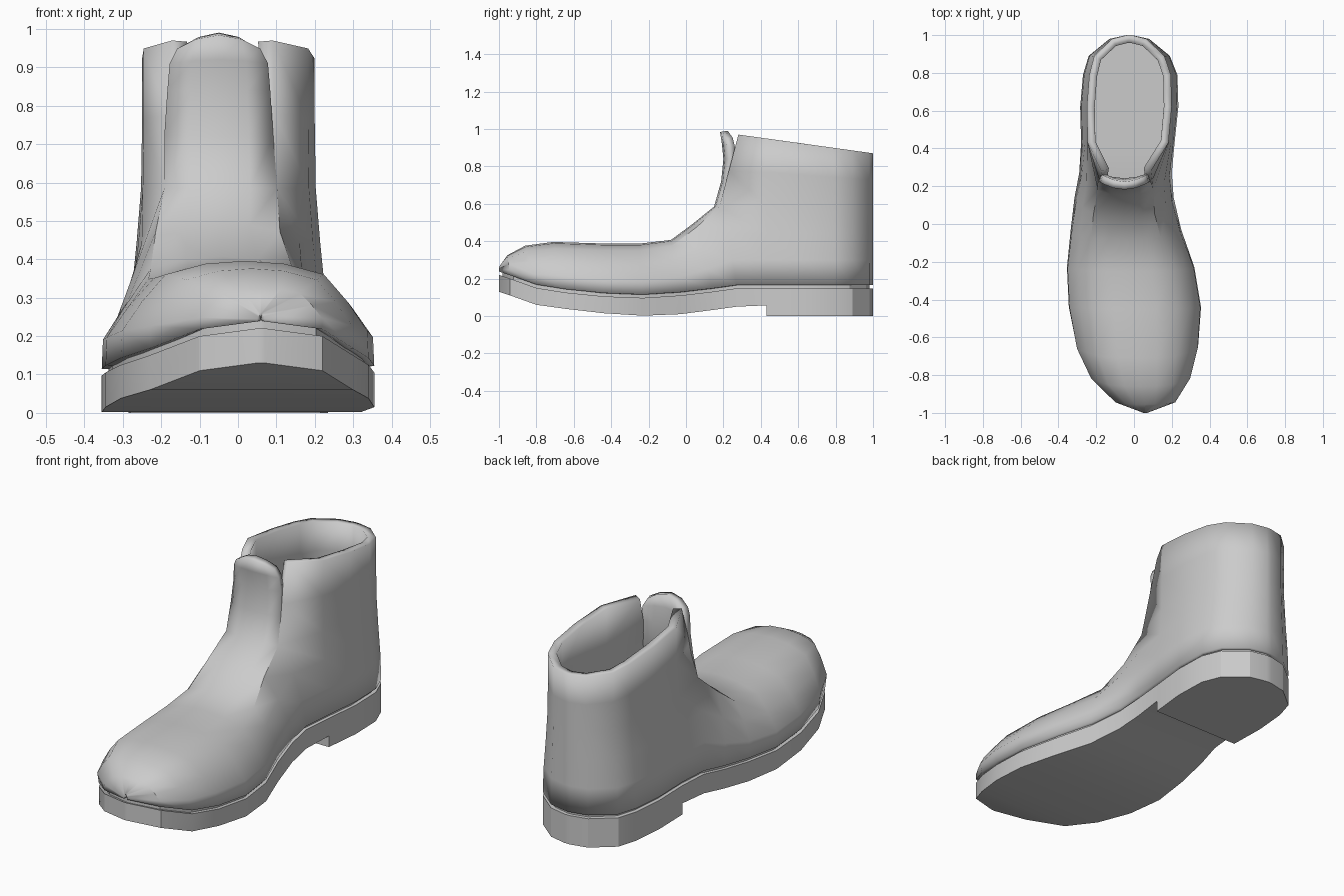
import bpy, bmesh, math

if "Cube" in bpy.data.objects:
    bpy.data.objects.remove(bpy.data.objects["Cube"])

# Footprint stations: y, left x, right x, sole bottom z, sole top z
ST = [(-1.0, .05, .07, .13, .22), (-.94, -.10, .22, .11, .20), (-.80, -.23, .30, .06, .15),
      (-.64, -.305, .34, .038, .125), (-.44, -.345, .355, .015, .105), (-.23, -.355, .32, .002, .097),
      (-.03, -.335, .25, .01, .11), (.14, -.315, .21, .032, .13), (.27, -.29, .20, .05, .148),
      (.43, -.28, .215, .057, .148), (.43, -.28, .215, 0, .148), (.62, -.285, .235, 0, .148),
      (.79, -.27, .23, 0, .148), (.89, -.24, .19, 0, .148), (.98, -.13, .08, 0, .148),
      (1.0, -.04, -.01, 0, .148)]
GAP = .018


def finish(bm, name, angle):
    bmesh.ops.remove_doubles(bm, verts=bm.verts, dist=.0005)
    bmesh.ops.recalc_face_normals(bm, faces=bm.faces)
    back = max(bm.faces, key=lambda f: f.calc_center_median().y)
    if back.normal.y < 0:
        bmesh.ops.reverse_faces(bm, faces=bm.faces)
    me = bpy.data.meshes.new(name)
    bm.to_mesh(me)
    bm.free()
    ob = bpy.data.objects.new(name, me)
    bpy.context.collection.objects.link(ob)
    bpy.context.view_layer.objects.active = ob
    ob.select_set(True)
    bpy.ops.object.shade_smooth_by_angle(angle=math.radians(angle))
    ob.select_set(False)
    return ob


def loft(bm, rows, closed=False):
    grid = [[bm.verts.new(p) for p in r] for r in rows]
    n = len(rows[0])
    for a, b in zip(grid, grid[1:]):
        for i in range(n if closed else n - 1):
            j = (i + 1) % n
            bm.faces.new((a[i], a[j], b[j], b[i]))
    if closed:
        bm.faces.new(grid[0])
        bm.faces.new(grid[-1][::-1])


def slab(name, stations):
    bm = bmesh.new()
    loft(bm, [[(l, y, b), (r, y, b), (r, y, t), (l, y, t)] for y, l, r, b, t in stations], True)
    return finish(bm, name, 25)


# Sole with stepped heel, and the recessed welt line above it
slab("sole", ST)
slab("welt", [(y * .982, l + .018 * min(1, (r - l) * 3), r - .018 * min(1, (r - l) * 3),
               t - .01, t + GAP + .004) for y, l, r, b, t in ST if b != .057])

# Vamp: arched sections that lean back up the instep
U = [1, .99, .83, .64, .32, 0]
V0 = [0, .28, .58, .86, .97, 1]
V1 = [0, .32, .66, 1, 1, 1]
U1 = [1, .95, .84, .6, .31, 0]
# top y, top z, blend to ankle section, bow
TOPS = [(-1.0, .262, 0, 0), (-.955, .325, 0, 0), (-.86, .376, 0, 0), (-.71, .396, 0, 0),
        (-.45, .388, 0, 0), (-.25, .387, 0, 0), (-.08, .407, .2, 0), (.035, .492, .6, .04),
        (.15, .585, 1, .08)]
sections = []
for (y, l, r, b, t), (yt, zt, k, bow) in zip(ST, TOPS):
    zb, c, h, row = t + GAP, (l + r) / 2, (r - l) / 2, []
    for i in range(11):
        j, s = min(i, 10 - i), (-1 if i < 5 else 1)
        u = U[j] + (U1[j] - U[j]) * k
        v = V0[j] + (V1[j] - V0[j]) * k
        yb = y - bow
        row.append((c + s * u * h, yb + (yt - yb) * v + bow * u * u, zb + (zt - zb) * v))
    sections.append(row)
bm = bmesh.new()
loft(bm, sections)
ankle = sections[-1]

# Shaft: open rings running from one slit round the heel to the other
heel = ST[10:]
path = [(l, y) for y, l, r, b, t in heel] + [(r, y) for y, l, r, b, t in heel[::-1]]


def top_z(y):
    return .97 - .139 * (y - .28)


rows = []
for k in range(6):
    if k < 4:
        start, end = ankle[k], ankle[10 - k]
    else:
        f = (k - 3) / 2
        start, end = [tuple(p + (q - p) * f for p, q in zip(ankle[m], e))
                      for m, e in ((3, (-.172, .28, .97)), (7, (.09, .28, .97)))]
    s = [1, .975, .92, .875, .865, .865][k]
    ring = []
    for x, y in path:
        z = start[2] if k < 4 else ankle[3][2] + (top_z(y) - ankle[3][2]) * (k - 3) / 2
        ring.append((-.025 + (x + .025) * s, y, z))
    rows.append([start] + ring + [end])
loft(bm, rows)

# Tongue: curved flap rising from the instep between the slits
tongue = [ankle[3:8]]
for y, z, h, drop in ((.188, .72, .142, 0), (.2, .84, .134, 0), (.192, .92, .128, .01),
                      (.182, .984, .108, .035)):
    tongue.append([(-.05 + h * u, y + .028 * u * u, z - drop * u * u) for u in (-1, -.55, 0, .55, 1)])
loft(bm, tongue)

upper = finish(bm, "boot_upper", 40)
mod = upper.modifiers.new("leather_thickness", 'SOLIDIFY')
mod.thickness = .042
mod.offset = -1
